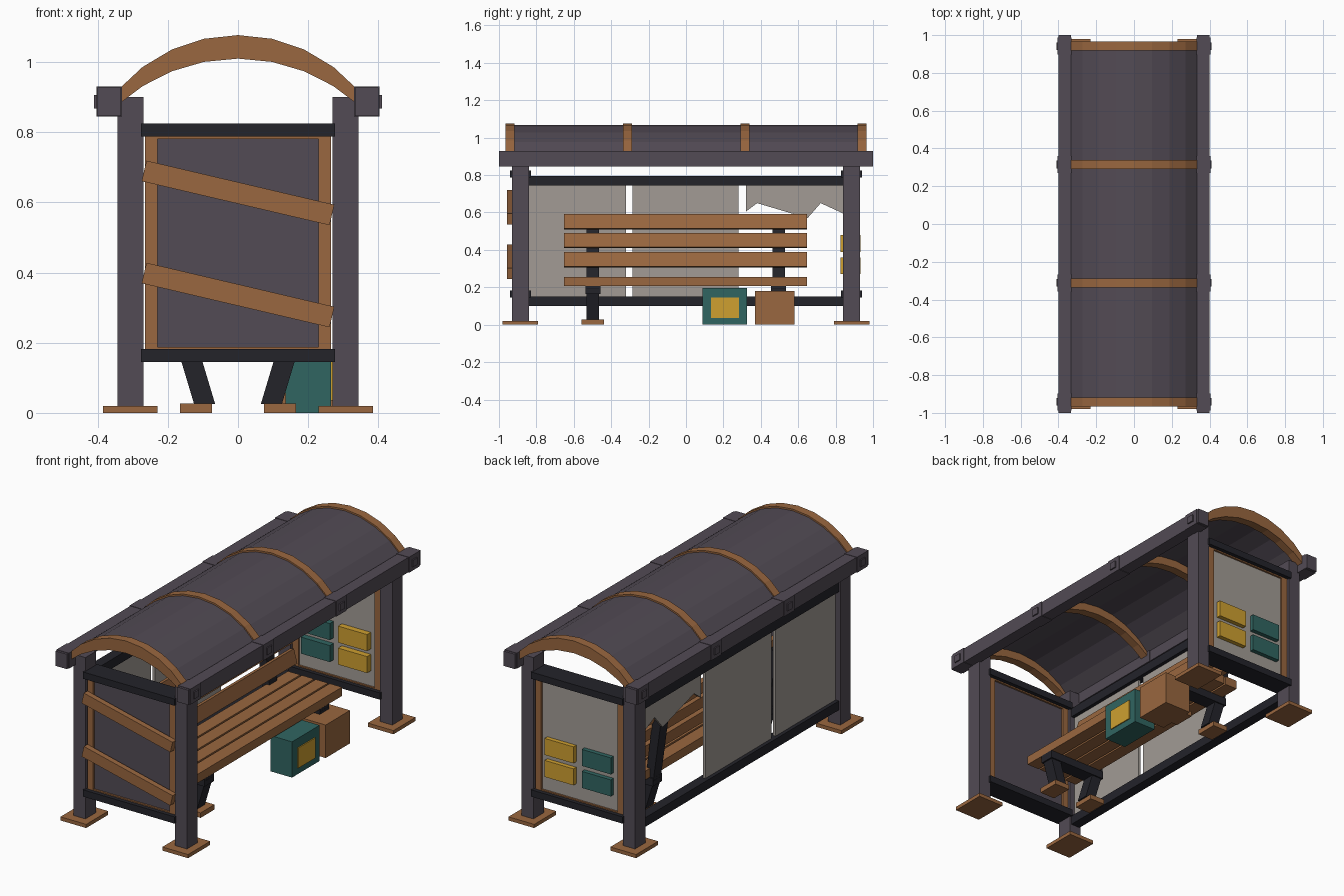
import bpy, bmesh, math
from mathutils import Matrix, Vector

if "Cube" in bpy.data.objects:
    bpy.data.objects.remove(bpy.data.objects["Cube"])


def mat(name, r, g, b):
    m = bpy.data.materials.new(name)
    m.diffuse_color = (r, g, b, 1)
    m.use_nodes = True
    m.node_tree.nodes["Principled BSDF"].inputs["Base Color"].default_value = m.diffuse_color
    return m


METAL = mat("plum_metal", .085, .07, .09)
WOOD = mat("wood", .32, .135, .05)
BLACK = mat("dark_metal", .017, .017, .023)
TEAL = mat("teal", .03, .13, .12)
YELLOW = mat("yellow", .62, .35, .03)
PANEL = mat("pale_panel", .36, .33, .30)


def finish(name, bm, material):
    bmesh.ops.recalc_face_normals(bm, faces=bm.faces)
    me = bpy.data.meshes.new(name)
    bm.to_mesh(me)
    bm.free()
    ob = bpy.data.objects.new(name, me)
    me.materials.append(material)
    bpy.context.collection.objects.link(ob)
    return ob


def box(name, x, y, z, material, tilt=0):
    """Box from (min, max) ranges, optionally tilted about its own y axis."""
    bm = bmesh.new()
    bmesh.ops.create_cube(bm, size=1)
    bmesh.ops.scale(bm, vec=(x[1] - x[0], y[1] - y[0], z[1] - z[0]), verts=bm.verts)
    ob = finish(name, bm, material)
    ob.location = (sum(x) / 2, sum(y) / 2, sum(z) / 2)
    ob.rotation_euler.y = math.radians(tilt)
    return ob


def prism(name, pts, lo, hi, material, axis="y"):
    """Extrude an (x,z) profile along y, or a (y,z) profile along x."""
    bm = bmesh.new()
    put = (lambda p, d: (p[0], d, p[1])) if axis == "y" else (lambda p, d: (d, p[0], p[1]))
    face = bm.faces.new([bm.verts.new(put(p, lo)) for p in pts])
    ext = bmesh.ops.extrude_face_region(bm, geom=[face])
    step = (0, hi - lo, 0) if axis == "y" else (hi - lo, 0, 0)
    bmesh.ops.translate(bm, vec=step, verts=[v for v in ext["geom"] if isinstance(v, bmesh.types.BMVert)])
    return finish(name, bm, material)


def span(c, half):
    return (c - half, c + half)


def side(s, a, b):
    return tuple(sorted((s * a, s * b)))


# Corner posts, base plates and end rails
for sy in (-1, 1):
    for sx in (-1, 1):
        box("corner_post", side(sx, .27, .343), side(sy, .84, .93), (.015, .90), METAL)
        box("base_plate", side(sx, .23, .385), side(sy, .79, .98), (0, .02), WOOD)
        box("end_panel_stile", side(sx, .23, .265), side(sy, .85, .92), (.18, .79), WOOD)
    for z in ((.145, .182), (.788, .825)):
        box("end_rail", (-.277, .277), side(sy, .828, .942), z, BLACK)
    for z in ((.18, .188), (.781, .79)):
        box("end_panel_trim", (-.23, .23), side(sy, .85, .92), z, WOOD)
    box("end_panel", (-.232, .232), side(sy, .86, .91), (.186, .783), METAL if sy < 0 else PANEL)

# Boards nailed over the front end panel
for z in (.627, .336):
    box("crossing_board", (-.275, .275), (-.956, -.925), span(z, .03), WOOD, 13.2)

# Notices showing on both faces of the back end panel
for z in ((.27, .36), (.39, .48)):
    box("yellow_notice", (.025, .2), (.827, .934), z, YELLOW)
    box("teal_notice", (-.2, -.025), (.827, .934), z, TEAL)

# Long eaves beams with bracket plates and bolts
RIBS = (-.942, -.312, .315, .942)
for sx in (-1, 1):
    box("eaves_beam", side(sx, .333, .4), (-1, 1), (.847, .928), METAL)
    for y in RIBS:
        box("beam_bracket", side(sx, .33, .404), span(y, .045), (.845, .93), METAL)
        box("beam_bolt", side(sx, .40, .411), span(y, .02), (.868, .906), METAL)

# Arched roof: ribs and thin sheet, eight facets each
angles = [math.radians(49.2 * (i / 4 - 1)) for i in range(9)]
outer = [(.453 * math.sin(a), .624 + .453 * math.cos(a)) for a in angles]
inner = [(x, .499 + math.sqrt(.511 ** 2 - x * x)) for x, z in outer]
for y in RIBS:
    prism("roof_rib", outer + inner[::-1], y - .024, y + .024, WOOD)
top = [(x, z - .009) for x, z in outer]
under = [(x, z - .022) for x, z in outer]
prism("roof_sheet", top + under[::-1], -.955, .955, METAL)

# Rear wall rails and panes, the last one broken
for z in ((.10, .15), (.745, .795)):
    box("rear_rail", (-.335, -.28), (-.85, .85), z, BLACK)
for y in ((-.84, -.322), (-.285, .282)):
    box("rear_pane", (-.315, -.3), y, (.148, .75), PANEL)
prism("broken_pane", [(.32, .75), (.32, .605), (.38, .65), (.65, .57), (.72, .65),
                      (.84, .595), (.84, .75)], -.315, -.3, PANEL, "x")

# Bench slats
for i in range(4):
    box("seat_slat", span(-.115 + i * .084, .037), (-.652, .648), (.207, .255), WOOD)
for i, z in enumerate((.347, .45, .55)):
    box("backrest_slat", span(-.118 - i * .027, .0125), (-.652, .648), span(z, .039), WOOD, -15)

# Bench supports: splayed legs, feet, crossbar and back upright
for y in (-.498, .495):
    for sx in (-1, 1):
        prism("bench_leg", [(sx * .065, .025), (sx * .125, .025), (sx * .176, .195), (sx * .116, .195)],
              y - .033, y + .033, BLACK)
        box("bench_foot", side(sx, .074, .165), span(y, .06), (0, .027), WOOD)
    box("seat_crossbar", (-.175, .175), span(y, .04), (.165, .208), BLACK)
    prism("back_upright", [(-.125, .19), (-.172, .19), (-.215, .5), (-.19, .545), (-.165, .5)],
          y - .033, y + .033, BLACK)

# Boxes left on the ground
box("teal_box", (.135, .265), (.087, .325), (0, .195), TEAL)
box("teal_box_front", (.26, .271), (.135, .283), (.035, .145), YELLOW)
box("wooden_box", (.11, .27), (.37, .58), (0, .18), WOOD)
